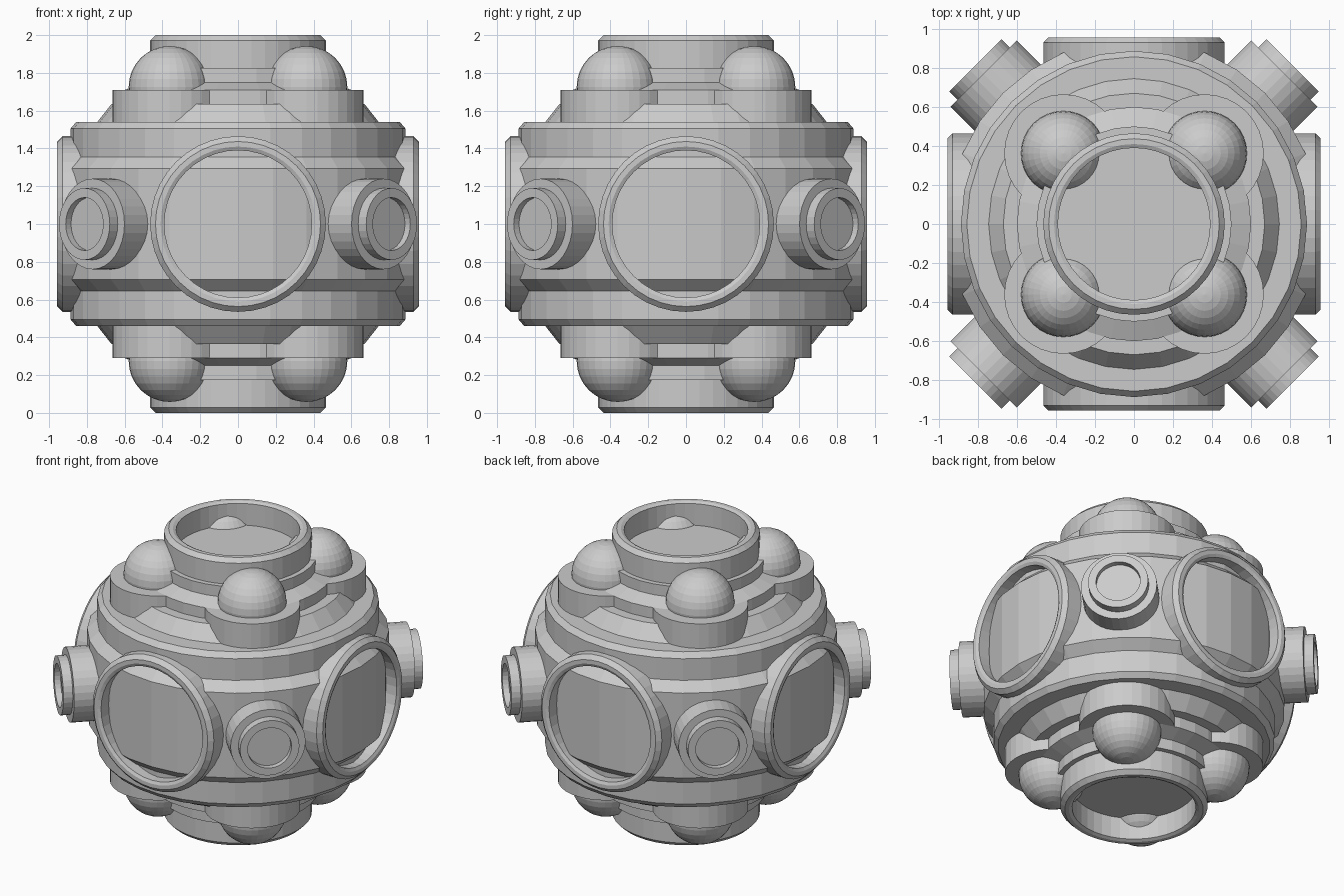
import bpy, bmesh
from math import pi, cos, sin
from mathutils import Matrix, Vector

if "Cube" in bpy.data.objects:
    bpy.data.objects.remove(bpy.data.objects["Cube"])

CENTRE = Matrix.Translation((0, 0, 1))


def finish(name, bm, matrix):
    bmesh.ops.recalc_face_normals(bm, faces=bm.faces)
    mesh = bpy.data.meshes.new(name)
    bm.to_mesh(mesh)
    bm.free()
    mesh.transform(matrix)
    obj = bpy.data.objects.new(name, mesh)
    bpy.context.collection.objects.link(obj)
    return obj


def lathe(name, profile, matrix, closed=False, n=32):
    """Spin (radius, height) points round local z, flat shaded."""
    bm = bmesh.new()
    rings = []
    for r, h in profile:
        if r == 0:
            rings.append([bm.verts.new((0, 0, h))] * n)
        else:
            rings.append([bm.verts.new((r * cos(2 * pi * i / n), r * sin(2 * pi * i / n), h))
                          for i in range(n)])
    pairs = list(zip(rings, rings[1:]))
    if closed:
        pairs.append((rings[-1], rings[0]))
    for a, b in pairs:
        for i in range(n):
            j = (i + 1) % n
            quad = list(dict.fromkeys((a[i], a[j], b[j], b[i])))
            bm.faces.new(quad)
    return finish(name, bm, matrix)


def facing(direction):
    """Local z turned to the direction, placed at the centre of the model."""
    return CENTRE @ Vector(direction).to_track_quat('Z', 'Y').to_matrix().to_4x4()


# stepped round hull, mirrored top to bottom
half = [(0, .84), (.42, .84), (.42, .825), (.5, .825), (.5, .75), (.6, .71), (.6, .635),
        (.67, .635), (.745, .54), (.857, .54), (.887, .505), (.887, .355), (.95, .295)]
lathe("hull", half + [(r, -h) for r, h in reversed(half)], CENTRE)


# large open collars on all six sides
def collar(name, direction, end):
    lathe(name, [(.39, .72), (.465, .72), (.465, end - .028), (.437, end), (.41, end),
                 (.39, end - .01)], facing(direction), closed=True, n=40)


for name, d in (("front", (0, -1, 0)), ("back", (0, 1, 0)), ("left", (-1, 0, 0)), ("right", (1, 0, 0))):
    collar(name + "_collar", d, .957)
collar("top_collar", (0, 0, 1), 1.0)
collar("bottom_collar", (0, 0, -1), 1.0)

# diagonal parts
for sx in (-1, 1):
    for sy in (-1, 1):
        tag = ("front" if sy < 0 else "back") + ("_left" if sx < 0 else "_right")
        # small stepped nozzle with a shallow recess
        lathe("nozzle_" + tag, [(0, .8), (.24, .8), (.24, 1.09), (.19, 1.09), (.19, 1.15),
                                (.14, 1.15), (.14, 1.11), (0, 1.11)], facing((sx, sy, 0)))
        for sz, level in ((-1, "lower"), (1, "upper")):
            spot = CENTRE @ Matrix.Translation((sx * .362, sy * .362, 0))
            # round seat under each dome
            lathe(f"{level}_seat_{tag}", [(0, sz * .5), (.303, sz * .5), (.303, sz * .71),
                                          (0, sz * .71)], spot)
            # ball dome
            bm = bmesh.new()
            bmesh.ops.create_uvsphere(bm, u_segments=32, v_segments=16, radius=.217)
            finish(f"{level}_dome_{tag}", bm, spot @ Matrix.Translation((0, 0, sz * .725)))
